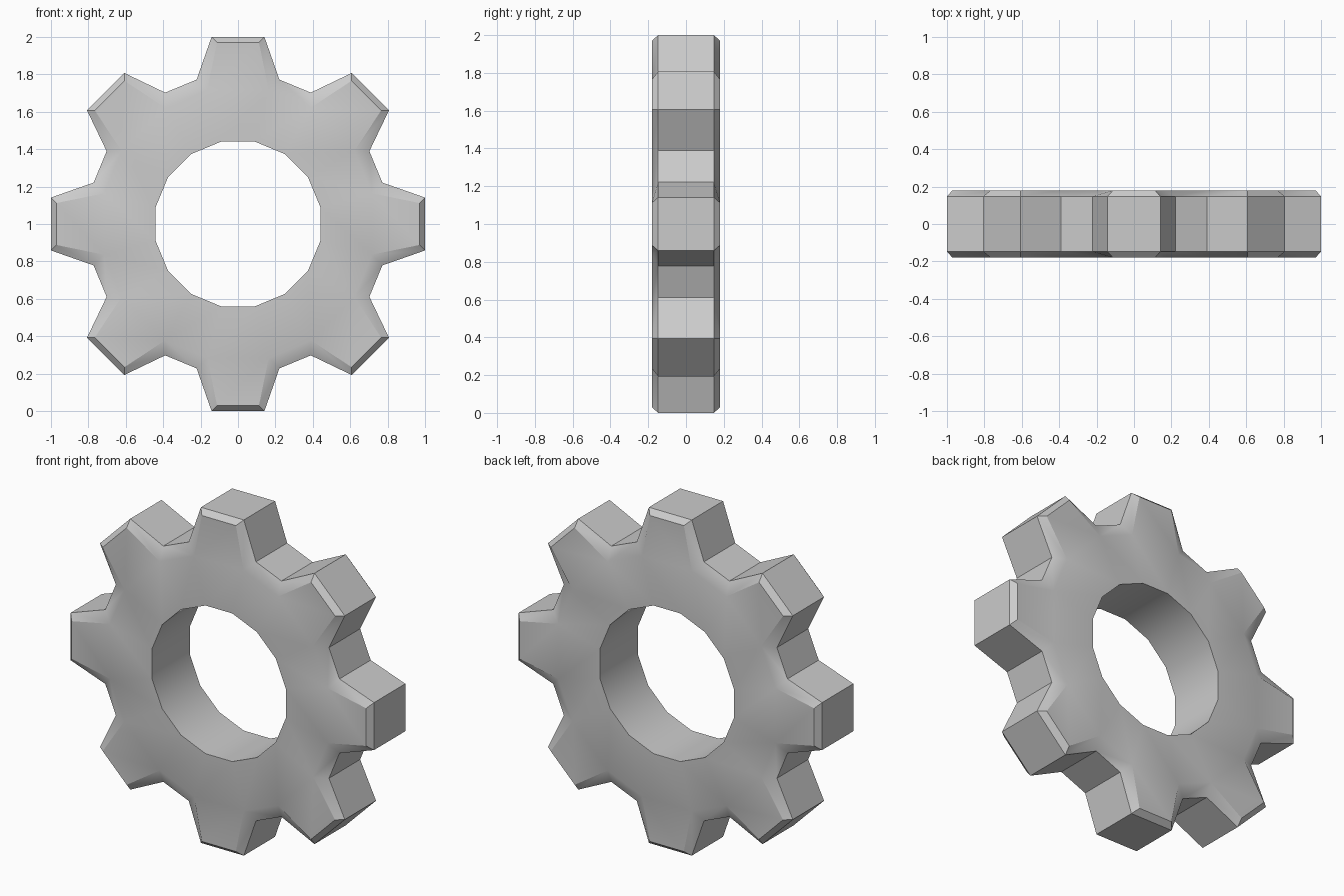
import bpy, bmesh
from math import sin, cos, pi, radians, atan2, hypot

if "Cube" in bpy.data.objects:
    bpy.data.objects.remove(bpy.data.objects["Cube"])

TEETH = 8
HALF = 0.18       # half thickness at the flat faces
RIM = 0.147       # half thickness where the chamfer starts
HOLE_R = 0.45


def tooth_ring(bm, y, tip_w, tip_r, root_r, root_deg):
    """Closed outline of the gear: root, tip, tip, root for each tooth."""
    tip_a, rad = atan2(tip_w, tip_r), hypot(tip_w, tip_r)
    root_a = radians(root_deg)
    ring = []
    for i in range(TEETH):
        c = i * 2 * pi / TEETH
        for a, r in ((-root_a, root_r), (-tip_a, rad), (tip_a, rad), (root_a, root_r)):
            ring.append(bm.verts.new((r * sin(c + a), y, 1 + r * cos(c + a))))
    return ring


def hole_ring(bm, y):
    """16-sided hole, two vertices per tooth."""
    return [bm.verts.new((HOLE_R * sin((k - 0.5) * pi / TEETH), y,
                          1 + HOLE_R * cos((k - 0.5) * pi / TEETH)))
            for k in range(2 * TEETH)]


def bridge(bm, a, b):
    n = len(a)
    for i in range(n):
        j = (i + 1) % n
        bm.faces.new((a[i], a[j], b[j], b[i]))


bm = bmesh.new()
outer, holes = [], []
for s in (-1, 1):
    edge = tooth_ring(bm, s * RIM, 0.1414, 1.0, 0.803, 16.0)
    face = tooth_ring(bm, s * HALF, 0.112, 0.971, 0.735, 12.9)
    hole = hole_ring(bm, s * HALF)
    bridge(bm, edge, face)                      # chamfer
    for i in range(TEETH):                      # flat face
        r0, t0, t1, r1 = face[4 * i:4 * i + 4]
        nxt = face[(4 * i + 4) % len(face)]
        h0, h1 = hole[2 * i], hole[2 * i + 1]
        h2 = hole[(2 * i + 2) % len(hole)]
        bm.faces.new((r0, t0, t1, r1))
        bm.faces.new((h0, r0, r1, h1))
        bm.faces.new((h1, r1, nxt, h2))
    outer.append(edge)
    holes.append(hole)
bridge(bm, *outer)                              # tooth flanks
bridge(bm, *holes)                              # hole wall
bmesh.ops.recalc_face_normals(bm, faces=bm.faces)

mesh = bpy.data.meshes.new("gear")
bm.to_mesh(mesh)
bm.free()
gear = bpy.data.objects.new("gear", mesh)
bpy.context.collection.objects.link(gear)
bpy.context.view_layer.objects.active = gear
gear.select_set(True)
bpy.ops.object.shade_smooth_by_angle(angle=radians(30))
